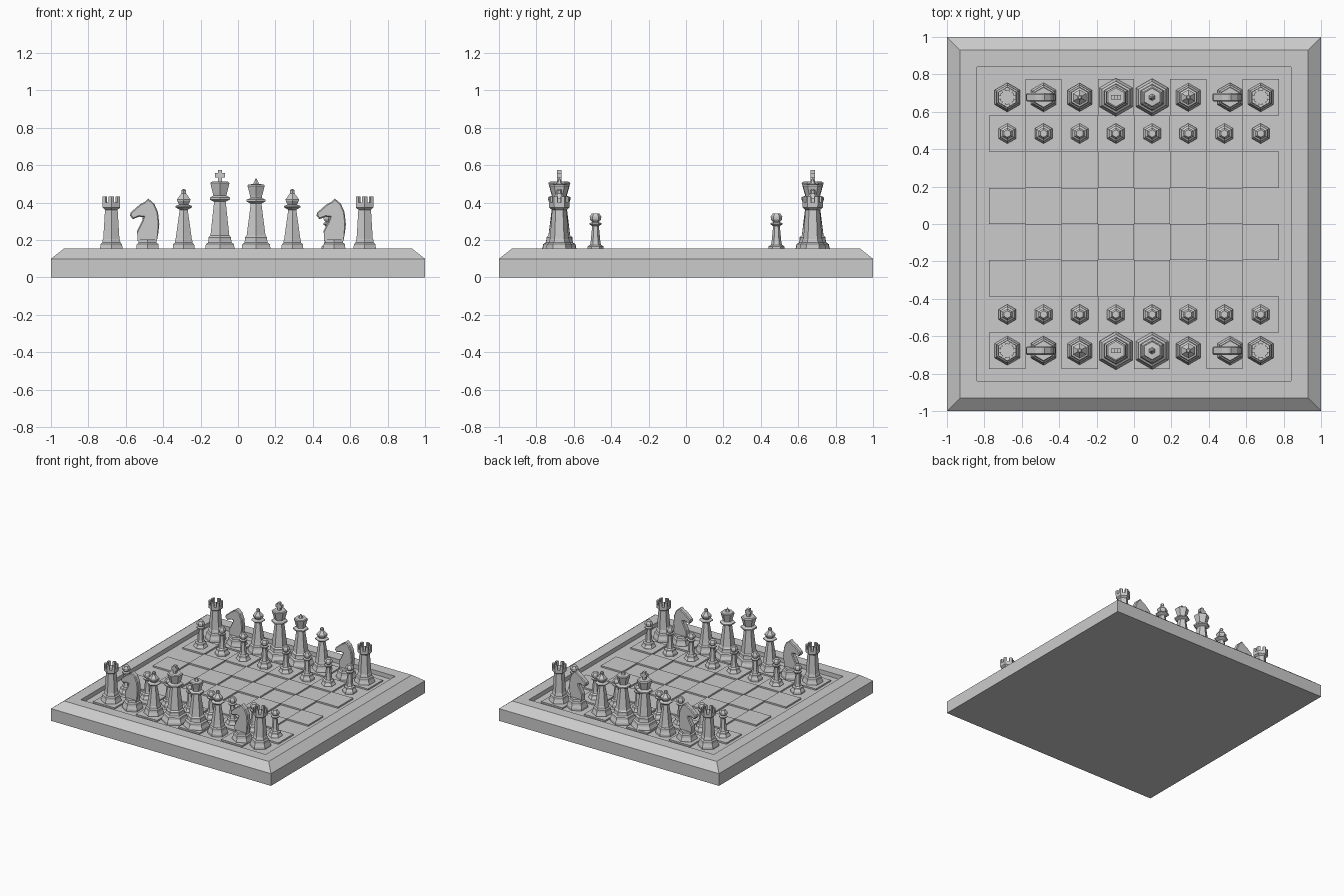
import bpy, bmesh
from math import cos, sin, pi, radians, sqrt
from mathutils import Vector, Matrix

cube = bpy.data.objects.get("Cube")
if cube:
    bpy.data.objects.remove(cube)

grey = bpy.data.materials.new("light_grey")
grey.use_nodes = True
colour = (0.6, 0.6, 0.6, 1)
grey.diffuse_color = colour
grey.node_tree.nodes["Principled BSDF"].inputs["Base Color"].default_value = colour

FLOOR = 0.12
PITCH = 0.1935


def lathe(bm, profile, sides=6, phase=pi / 2):
    """Turn (radius, height) points into a closed faceted solid."""
    rings = [[bm.verts.new((r * cos(phase + 2 * pi * k / sides),
                            r * sin(phase + 2 * pi * k / sides), z))
              for k in range(sides)] for r, z in profile]
    for a, b in zip(rings, rings[1:]):
        for k in range(sides):
            n = (k + 1) % sides
            bm.faces.new((a[k], a[n], b[n], b[k]))
    bm.faces.new(rings[0][::-1])
    bm.faces.new(rings[-1])


def prism(bm, points, direction):
    """Extrude a flat outline along a direction."""
    face = bm.faces.new([bm.verts.new(p) for p in points])
    new = bmesh.ops.extrude_face_region(bm, geom=[face])["geom"]
    verts = [v for v in new if isinstance(v, bmesh.types.BMVert)]
    bmesh.ops.translate(bm, verts=verts, vec=direction)


def box(bm, centre, size):
    bmesh.ops.create_cube(bm, size=1, matrix=Matrix.Translation(centre)
                          @ Matrix.Diagonal((*size, 1)))


def finish(bm, name):
    bmesh.ops.recalc_face_normals(bm, faces=bm.faces)
    mesh = bpy.data.meshes.new(name)
    bm.to_mesh(mesh)
    bm.free()
    mesh.materials.append(grey)
    return mesh


def place(mesh, name, x=0, y=0):
    ob = bpy.data.objects.new(name, mesh)
    ob.location = (x, y, 0)
    bpy.context.collection.objects.link(ob)


# Board frame: chamfered rim around a shallow tray
bm = bmesh.new()
s = sqrt(2)
lathe(bm, [(s, 0), (s, 0.1), (0.93 * s, 0.155), (0.84 * s, 0.155), (0.84 * s, FLOOR)],
      4, pi / 4)
place(finish(bm, "board_frame"), "board_frame")

# Raised squares in a checker pattern
bm = bmesh.new()
for i in range(8):
    for j in range(8):
        if (i + j) % 2 == 0:
            box(bm, ((i - 3.5) * PITCH, (j - 3.5) * PITCH, FLOOR + 0.006),
                (PITCH, PITCH, 0.012))
place(finish(bm, "raised_squares"), "raised_squares")


def foot(r):
    """Stepped base shared by the large pieces."""
    return [(r, FLOOR), (r, 0.137), (r * 0.88, 0.16), (r * 0.85, 0.178), (r * 0.72, 0.186),
            (r * 0.68, 0.202)]


# Pawn
bm = bmesh.new()
lathe(bm, [(0.054, FLOOR), (0.054, 0.137), (0.044, 0.152), (0.043, 0.166), (0.03, 0.175),
           (0.026, 0.19), (0.018, 0.275), (0.031, 0.283), (0.031, 0.291), (0.018, 0.296),
           (0.03, 0.31), (0.031, 0.325), (0.02, 0.342)])
pawn = finish(bm, "pawn")

# Rook with a merlon on each corner of the tower
bm = bmesh.new()
lathe(bm, foot(0.078) + [(0.05, 0.206), (0.039, 0.362), (0.054, 0.374), (0.055, 0.4)])
for k in range(6):
    before, corner, after = [Vector((cos(pi / 2 + (k + d) * pi / 3),
                                     sin(pi / 2 + (k + d) * pi / 3), 0)) for d in (-1, 0, 1)]
    arc = [corner.lerp(before, 0.32), corner, corner.lerp(after, 0.32)]
    outline = [p * 0.055 for p in arc] + [p * 0.038 for p in reversed(arc)]
    prism(bm, [p + Vector((0, 0, 0.398)) for p in outline], (0, 0, 0.036))
rook = finish(bm, "rook")

# Knight: turned base and a flat horse head
bm = bmesh.new()
lathe(bm, foot(0.078))
head = [(0.05, 0.195), (0.058, 0.24), (0.063, 0.285), (0.056, 0.35), (0.036, 0.395),
        (0.004, 0.422), (-0.012, 0.406), (-0.042, 0.39), (-0.09, 0.348), (-0.094, 0.33),
        (-0.078, 0.312), (-0.045, 0.325), (-0.022, 0.322), (-0.03, 0.3), (-0.056, 0.25),
        (-0.053, 0.195)]
prism(bm, [(x, -0.022, z) for x, z in head], (0, 0.044, 0))
rim = [e for e in bm.edges if e.verts[0].co.z > 0.203 and e.verts[1].co.z > 0.203
       and abs(e.verts[0].co.y - e.verts[1].co.y) < 0.001]
bmesh.ops.bevel(bm, geom=rim, offset=0.006, segments=1, affect='EDGES')
knight = finish(bm, "knight")

# Bishop with a pointed cap and a small knob
bm = bmesh.new()
lathe(bm, foot(0.076) + [(0.05, 0.206), (0.025, 0.362), (0.052, 0.376), (0.052, 0.382),
                         (0.028, 0.39), (0.04, 0.408), (0.041, 0.418), (0.014, 0.45),
                         (0.015, 0.466), (0.008, 0.472)])
bishop = finish(bm, "bishop")

# Queen with a flared crown and a spike
bm = bmesh.new()
lathe(bm, foot(0.1) + [(0.068, 0.215), (0.058, 0.225), (0.033, 0.395), (0.058, 0.406),
                       (0.058, 0.416), (0.035, 0.425), (0.038, 0.44), (0.053, 0.49),
                       (0.048, 0.497), (0.018, 0.5), (0.003, 0.53)])
queen = finish(bm, "queen")

# King with a flared crown and a cross
bm = bmesh.new()
lathe(bm, foot(0.102) + [(0.07, 0.215), (0.058, 0.225), (0.036, 0.405), (0.061, 0.416),
                         (0.061, 0.428), (0.04, 0.438), (0.045, 0.455), (0.059, 0.505),
                         (0.05, 0.512)])
box(bm, (0, 0, 0.541), (0.022, 0.024, 0.068))
box(bm, (0, 0, 0.547), (0.052, 0.024, 0.024))
king = finish(bm, "king")

# Set out both sides
rank = [rook, knight, bishop, king, queen, bishop, knight, rook]
for side, sign in (("front", -1), ("back", 1)):
    for i, mesh in enumerate(rank):
        x = (i - 3.5) * PITCH
        place(mesh, f"{side}_{mesh.name}", x + (0.03 if i == 6 else 0), sign * 3.5 * PITCH)
        place(pawn, f"{side}_pawn", x, sign * 2.5 * PITCH)
